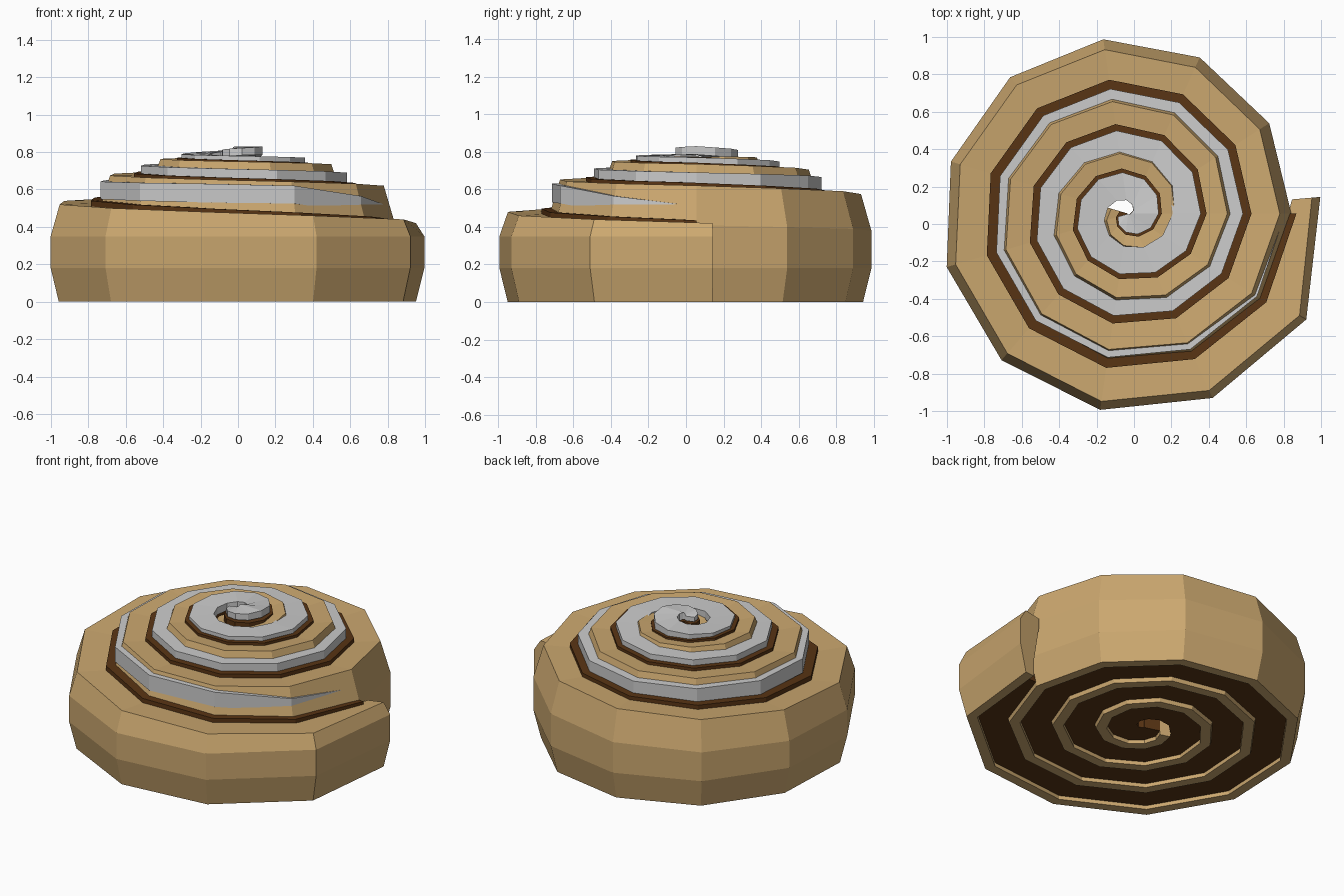
import bpy, bmesh
from math import cos, sin, radians

if "Cube" in bpy.data.objects:
    bpy.data.objects.remove(bpy.data.objects["Cube"])

CX, CY = -0.03, 0.055      # spiral centre
STEP = 360 / 11            # eleven flat sides per turn


def lerp_table(table, k):
    for (k0, v0), (k1, v1) in zip(table, table[1:]):
        if k <= k1:
            return v0 + (v1 - v0) * (k - k0) / (k1 - k0)
    return table[-1][1]


# heights along the spiral, from the loose outer end to the centre
DOUGH_Z = [(0, .42), (1, .44), (5.5, .53), (8, .575), (11, .62), (16.5, .68),
           (22, .735), (27.5, .765), (32, .775), (36, .74), (42, .73)]
BROWN_Z = [(0, .435), (5.5, .55), (11, .635), (16.5, .69), (22, .742),
           (27.5, .772), (42, .775)]
ICING_Z = [(0, .51), (1, .565), (2, .62), (3, .63), (5.5, .645), (11, .69),
           (16.5, .73), (22, .77), (27.5, .79), (30, .81), (33, .83), (38, .81)]
ICING_H = [(0, .085), (3, .10), (11, .075), (22, .05), (33, .045), (38, .03)]


def dough_outer(k):
    return 1.03 if k == 0 else 1.13 - .0235 * k


def filling_outer(k):
    return .898 - .0218 * k


# cross-sections as (radius, height) loops
def dough_section(k):
    r, z = dough_outer(k), lerp_table(DOUGH_Z, k)
    top = .985 if k == 0 else 1.09 - .0255 * k
    rb = min(filling_outer(k) - .02, top - .01)
    return [(r - .11, 0), (r - .045, 0), (r, .18), (r, max(.35, .66 * z)),
            (top, z), (rb, z - .012), (rb, z - .08), (r - .11, .1)]


def filling_section(k):
    r, z = dough_outer(k), lerp_table(BROWN_Z, k)
    rb = filling_outer(k)
    bottom_in = r - .3 if k else .80
    return [(bottom_in, .025), (r - .1, .025), (rb, z - .1), (rb, z),
            (rb - (.17 if k else .06), z), (bottom_in, .2)]


def icing_section(k):
    r, z = .838 - .0205 * k, lerp_table(ICING_Z, k)
    w = .15 if k > 1 else .03 + .06 * k
    b = z - lerp_table(ICING_H, k)
    return [(r - w, b), (r, b), (r, z), (r - w, z)]


def sweep(name, section, count, color=None, turn=None):
    """Carry a changing cross-section along the faceted spiral."""
    bm = bmesh.new()
    rings = []
    for k in range(count + 1):
        a = radians(-STEP * k + (turn or {}).get(k, 0))
        rings.append([bm.verts.new((CX + max(r, .004) * cos(a),
                                    CY + max(r, .004) * sin(a), z))
                      for r, z in section(k)])
    for a, b in zip(rings, rings[1:]):
        for i in range(len(a)):
            j = (i + 1) % len(a)
            bm.faces.new((a[i], a[j], b[j], b[i]))
    bm.faces.new(rings[0])
    bm.faces.new(rings[-1][::-1])
    bmesh.ops.recalc_face_normals(bm, faces=bm.faces)
    me = bpy.data.meshes.new(name)
    bm.to_mesh(me)
    bm.free()
    ob = bpy.data.objects.new(name, me)
    bpy.context.collection.objects.link(ob)
    if color:
        mat = bpy.data.materials.new(name + "_material")
        mat.diffuse_color = color
        mat.use_nodes = True
        mat.node_tree.nodes["Principled BSDF"].inputs["Base Color"].default_value = mat.diffuse_color
        me.materials.append(mat)
    return ob


# rolled dough, dark filling and icing strip
sweep("rolled_dough", dough_section, 39, (.60, .39, .16, 1), {0: 5, 1: 2})
sweep("cinnamon_filling", filling_section, 39, (.10, .035, .007, 1))
sweep("icing_strip", icing_section, 38)
